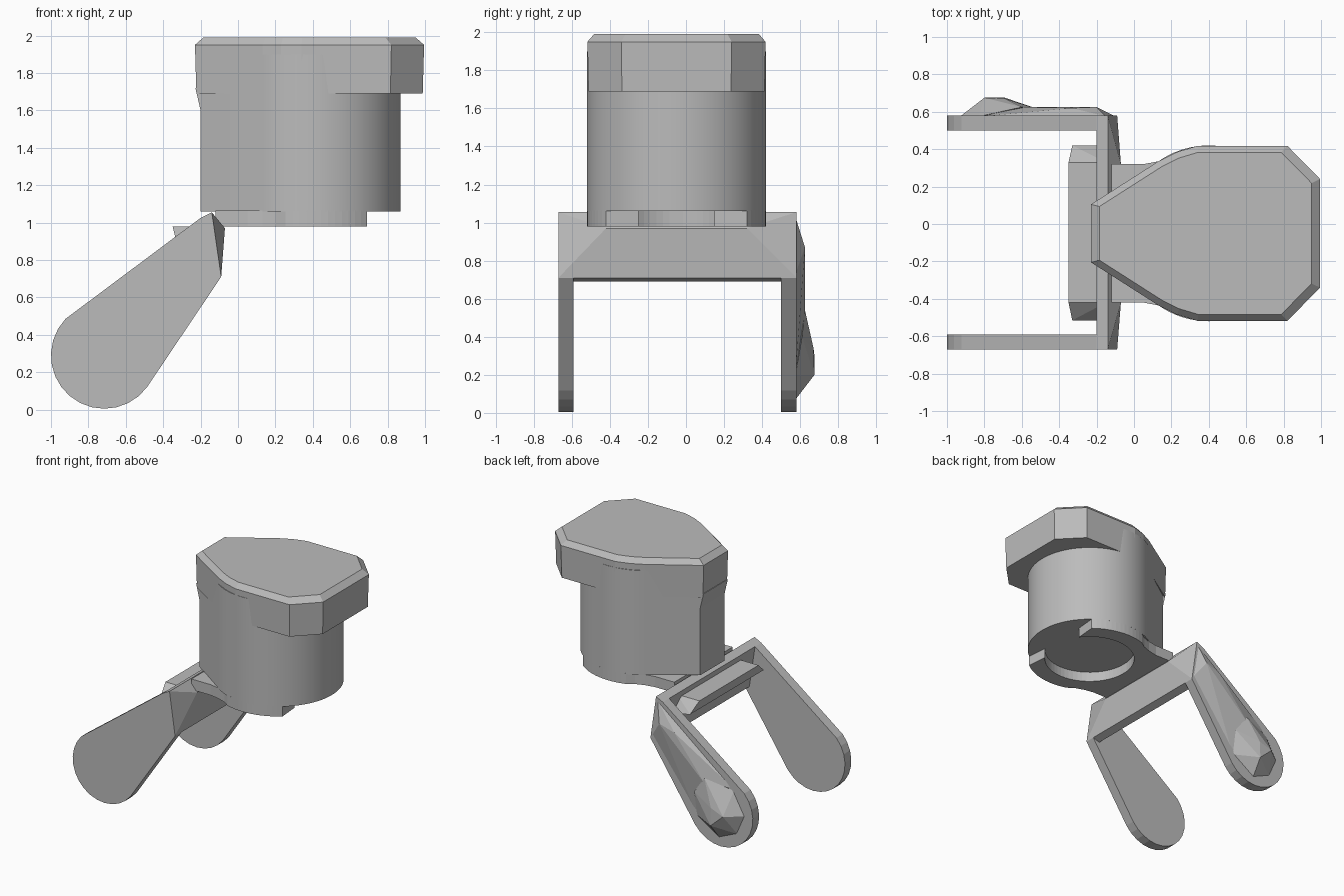
import bpy, bmesh, math
from math import cos, sin, radians

cube = bpy.data.objects.get("Cube")
if cube:
    bpy.data.objects.remove(cube, do_unlink=True)

grey = bpy.data.materials.new("plain grey")
grey.use_nodes = True
tone = (0.5, 0.5, 0.5, 1)
grey.diffuse_color = tone
grey.node_tree.nodes["Principled BSDF"].inputs["Base Color"].default_value = tone

CX, CY, R = 0.40, -0.05, 0.47   # drum axis and radius


def finish(bm, name, smooth=False):
    bmesh.ops.recalc_face_normals(bm, faces=bm.faces)
    mesh = bpy.data.meshes.new(name)
    bm.to_mesh(mesh)
    bm.free()
    mesh.materials.append(grey)
    ob = bpy.data.objects.new(name, mesh)
    bpy.context.collection.objects.link(ob)
    if smooth:
        bpy.ops.object.select_all(action='DESELECT')
        ob.select_set(True)
        bpy.context.view_layer.objects.active = ob
        bpy.ops.object.shade_smooth_by_angle(angle=radians(25))
    return ob


def prism(name, pts, axis, lo, hi, smooth=False):
    """Extrude a profile along z (pts are x, y) or along y (pts are x, z)."""
    bm = bmesh.new()
    place = (lambda p, t: (p[0], p[1], t)) if axis == 'z' else (lambda p, t: (p[0], t, p[1]))
    a = [bm.verts.new(place(p, lo)) for p in pts]
    b = [bm.verts.new(place(p, hi)) for p in pts]
    bm.faces.new(a)
    bm.faces.new(b)
    for i in range(len(pts)):
        j = (i + 1) % len(pts)
        bm.faces.new((a[i], a[j], b[j], b[i]))
    return finish(bm, name, smooth)


def hull(name, pts):
    bm = bmesh.new()
    for p in pts:
        bm.verts.new(p)
    bmesh.ops.convex_hull(bm, input=bm.verts)
    bmesh.ops.dissolve_limit(bm, angle_limit=0.02, verts=bm.verts, edges=bm.edges)
    return finish(bm, name)


def arc(x, y, r, a0, a1, n):
    return [(x + r * cos(radians(a0 + (a1 - a0) * i / n)),
             y + r * sin(radians(a0 + (a1 - a0) * i / n))) for i in range(n + 1)]


def mirrored(half):
    """Complete an outline about the drum's centre line."""
    return half + [(x, 2 * CY - y) for x, y in reversed(half)]


# Drum with a tapered flat back
prism("drum", mirrored([(-0.2, CY - 0.155)] + arc(CX, CY, R, -125, -2, 32)), 'z', 1.06, 1.9, True)

# Overhanging cap with chamfered top rim
outline = mirrored([(-0.23, CY - 0.155), (0.13, -0.435), (0.23, -0.485),
                    (0.34, -0.518), (0.82, -0.518), (0.995, -0.34)])
cap = bmesh.new()
rings = []
for z, inset in ((1.69, 0.006), (1.95, 0), (1.99, 0.037)):
    k = 1 - inset / 0.5
    rings.append([cap.verts.new((0.38 + (x - 0.38) * k, CY + (y - CY) * k, z)) for x, y in outline])
for low, high in zip(rings, rings[1:]):
    for i in range(len(low)):
        j = (i + 1) % len(low)
        cap.faces.new((low[i], low[j], high[j], high[i]))
cap.faces.new(rings[0])
cap.faces.new(rings[-1])
finish(cap, "cap")

# Flare joining the cap to the back of the drum
hull("cap_flare", [(x, CY + s * 0.155, z) for s in (-1, 1)
                   for x, z in ((-0.2, 1.6), (-0.228, 1.72), (0, 1.72), (0, 1.6))])

# Base plate: neck, outer rim and open round recess
half = [(-0.12, -0.42), (0.05, -0.42), (0.13, -0.435), (0.2, -0.46)]
half += arc(CX, CY, R, -108, -52, 12) + arc(CX, CY, 0.34, -36, -180, 24)
outer = mirrored(half[:-1])
prism("base_plate", outer, 'z', 0.98, 1.065)

# Cross piece of the fork
ends = [(-0.14, 1.055), (-0.09, 0.71), (-0.15, 0.69), (-0.2, 1.025)]
hull("cross_piece", [(x, y, z) for y in (-0.67, 0.58) for x, z in ends]
     + [(-0.07, y, 0.97) for y in (-0.42, 0.32)])

# Ledge behind the cross piece, with sloped ends
hull("back_ledge", [(-0.35, -0.42, 0.98), (-0.35, 0.33, 0.98), (-0.15, -0.42, 0.98), (-0.15, 0.33, 0.98),
                    (-0.33, -0.515, 0.90), (-0.33, 0.42, 0.90), (-0.14, -0.515, 0.86), (-0.14, 0.42, 0.86)])

# Paddle-shaped fork arms
paddle = [(-0.14, 1.055), (-0.2, 1.025)] + arc(-0.715, 0.29, 0.285, 137, 323, 14) + [(-0.09, 0.71)]
for side, lo in (("right", -0.67), ("left", 0.50)):
    prism(side + "_arm", paddle, 'y', lo, lo + 0.08)

# Faceted ridge and knob on the outside of the left arm
hull("arm_ridge", [(-0.15, 0.575, 1.03), (-0.1, 0.575, 0.73), (-0.2, 0.625, 0.87), (-0.33, 0.62, 0.83),
                   (-0.6, 0.625, 0.5), (-0.82, 0.575, 0.5), (-0.5, 0.575, 0.2)])
hull("arm_knob", [(-0.8, 0.675, 0.3), (-0.69, 0.675, 0.2), (-0.69, 0.67, 0.34), (-0.5, 0.61, 0.4),
                  (-0.6, 0.625, 0.54), (-0.93, 0.575, 0.3), (-0.83, 0.575, 0.48), (-0.7, 0.575, 0.07),
                  (-0.5, 0.575, 0.2), (-0.86, 0.575, 0.14)])
